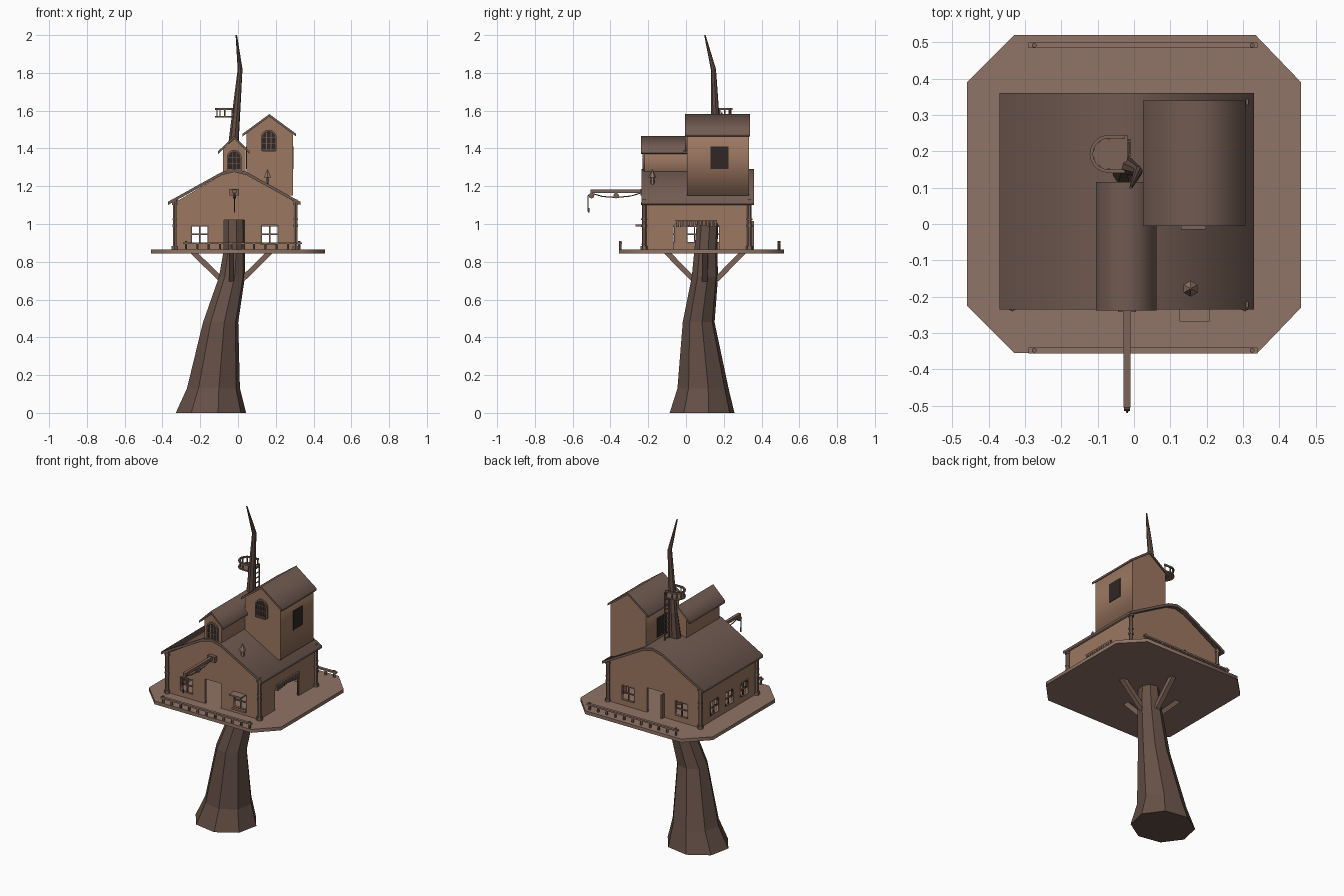
import bpy, bmesh, math
from mathutils import Vector, Matrix

if "Cube" in bpy.data.objects:
    bpy.data.objects.remove(bpy.data.objects["Cube"])


def mat(name, c):
    m = bpy.data.materials.new(name)
    m.diffuse_color = (*c, 1)
    m.use_nodes = True
    m.node_tree.nodes["Principled BSDF"].inputs["Base Color"].default_value = m.diffuse_color
    return m


WALL = mat("wall_wood", (.33, .185, .12))
ROOF = mat("roof_wood", (.165, .105, .083))
BARK = mat("bark", (.13, .08, .062))
DECK = mat("deck_wood", (.28, .175, .135))
TRIM = mat("trim_wood", (.2, .125, .095))
DARK = mat("dark_glass", (.03, .02, .018))


def add(name, bm, m):
    bmesh.ops.recalc_face_normals(bm, faces=bm.faces)
    me = bpy.data.meshes.new(name)
    bm.to_mesh(me)
    bm.free()
    me.materials.append(m)
    ob = bpy.data.objects.new(name, me)
    bpy.context.collection.objects.link(ob)
    return ob


def box(name, x0, x1, y0, y1, z0, z1, m):
    bm = bmesh.new()
    M = Matrix.Translation(((x0 + x1) / 2, (y0 + y1) / 2, (z0 + z1) / 2)) @ Matrix.Diagonal((x1 - x0, y1 - y0, z1 - z0, 1))
    bmesh.ops.create_cube(bm, size=1, matrix=M)
    return add(name, bm, m)


def rod(name, a, b, r, m, n=6, r2=None):
    a, b = Vector(a), Vector(b)
    d = b - a
    M = Matrix.Translation((a + b) / 2) @ d.to_track_quat('Z', 'Y').to_matrix().to_4x4()
    if n == 4:
        M = M @ Matrix.Rotation(math.pi / 4, 4, 'Z')
    bm = bmesh.new()
    bmesh.ops.create_cone(bm, cap_ends=True, segments=n, radius1=r, radius2=r if r2 is None else r2, depth=d.length, matrix=M)
    return add(name, bm, m)


def panel(name, outline, holes, axis, p0, p1, m):
    """Flat outline with holes, extruded along 'x', 'y' or 'z' from p0 to p1."""
    cu = bpy.data.curves.new(name, 'CURVE')
    cu.dimensions, cu.fill_mode, cu.extrude = '2D', 'BOTH', (p1 - p0) / 2
    for pts in [outline] + holes:
        s = cu.splines.new('POLY')
        s.points.add(len(pts) - 1)
        for p, q in zip(s.points, pts):
            p.co = (*q, 0, 1)
        s.use_cyclic_u = True
    ob = bpy.data.objects.new(name, cu)
    bpy.context.collection.objects.link(ob)
    c = (p0 + p1) / 2
    ob.matrix_world = {'y': Matrix(((1, 0, 0, 0), (0, 0, -1, c), (0, 1, 0, 0), (0, 0, 0, 1))),
                       'x': Matrix(((0, 0, 1, c), (1, 0, 0, 0), (0, 1, 0, 0), (0, 0, 0, 1))),
                       'z': Matrix.Translation((0, 0, c))}[axis]
    bpy.ops.object.select_all(action='DESELECT')
    ob.select_set(True)
    bpy.context.view_layer.objects.active = ob
    bpy.ops.object.convert(target='MESH')
    ob = bpy.context.object
    ob.data.materials.clear()
    ob.data.materials.append(m)
    return ob


def rect(u, v, w, h):
    return [(u - w / 2, v - h / 2), (u + w / 2, v - h / 2), (u + w / 2, v + h / 2), (u - w / 2, v + h / 2)]


def arch(u, z0, w, h):
    r = w / 2
    return [(u - r, z0), (u + r, z0)] + [(u + r * math.cos(a * math.pi / 8), z0 + h - r + r * math.sin(a * math.pi / 8)) for a in range(9)]


def roof(name, pts, t, y0, y1):
    return panel(name, pts + [(x, z - t) for x, z in reversed(pts)], [], 'y', y0, y1, ROOF)


# Tree trunk: tapering rings (z, x, y, rx, ry)
rings = [(0, -.143, .085, .19, .175), (.13, -.13, .09, .143, .138), (.48, -.092, .067, .095, .086),
         (.72, -.032, .1, .07, .071), (.86, -.02, .105, .057, .062), (1.02, -.02, .115, .055, .058),
         (1.45, -.022, .16, .027, .026), (1.82, .011, .145, .013, .014), (2, -.009, .1, .004, .004)]
bm = bmesh.new()
prev = None
for z, x, y, rx, ry in rings:
    ring = [bm.verts.new((x + rx * math.cos(i * math.pi / 4 + .2), y + ry * math.sin(i * math.pi / 4 + .2), z)) for i in range(8)]
    if prev:
        for i in range(8):
            bm.faces.new((prev[i], prev[i - 1], ring[i - 1], ring[i]))
    else:
        bm.faces.new(ring)
    prev = ring
bm.faces.new(prev)
add("trunk", bm, BARK)

# Octagonal deck and its four braces
panel("deck", [(-.33, -.355), (.34, -.355), (.46, -.23), (.46, .39), (.335, .52), (-.33, .52), (-.46, .39), (-.46, -.225)],
      [], 'z', .845, .866, DECK)
for dx, dy in ((1, 0), (-1, 0), (0, 1), (0, -1)):
    rod("deck_brace", (-.034 + .055 * dx, .1 + .06 * dy, .705), (-.034 + .205 * dx, .1 + .205 * dy, .853), .02, TRIM, 4)

# Deck railings, front and back
for y in (-.348, .492):
    box("railing_bar", -.29, .34, y - .008, y + .008, .893, .903, DECK)
    for i in range(11):
        x = -.275 + .06 * i
        rod("railing_post", (x, y, .86), (x, y, .91 if i in (0, 10) else .897), .007, TRIM)

# House walls with openings
WIN = (-.2025, .1675)
gable = [(-.325, .86), (-.075, .86), (-.075, 1.02), (.035, 1.02), (.035, .86), (.295, .86), (.295, 1.12),
         (.045, 1.26), (-.02, 1.275), (-.085, 1.26), (-.325, 1.12)]


def lattice(axis, u, v, w, h, p, n=1, m=1):
    """Window frame border with n vertical and m horizontal bars."""
    panel("window_frame", rect(u, v, w + .014, h + .014), [rect(u, v, w, h)], axis, p - .008, p + .008, TRIM)
    for i in range(n):
        panel("window_bar", rect(u - w / 2 + w * (i + 1) / (n + 1), v, .007, h), [], axis, p - .004, p + .004, TRIM)
    for i in range(m):
        panel("window_bar", rect(u, v - h / 2 + h * (i + 1) / (m + 1), w, .007), [], axis, p - .004, p + .004, TRIM)


for y in (-.212, .328):
    panel("gable_wall", gable, [rect(u, .945, .083, .085) for u in WIN], 'y', y - .007, y + .007, WALL)
    for u in WIN:
        lattice('y', u, .945, .083, .085, y)
SIDE = (.19, .045, -.1)
panel("left_wall", rect(.058, .995, .54, .27), [rect(u, .945, .075, .08) for u in SIDE], 'x', -.332, -.318, WALL)
for u in SIDE:
    lattice('x', u, .945, .075, .08, -.325)
panel("right_wall", [(-.212, .86), (-.065, .86), (-.065, .99), (-.045, 1.015), (.155, 1.015), (.175, .99), (.175, .86),
                     (.328, .86), (.328, 1.13), (-.212, 1.13)], [], 'x', .288, .302, WALL)
# Slatted fringe over the side opening
for i in range(11):
    y = -.045 + .02 * i
    box("fringe_slat", .285, .312, y - .007, y + .007, .985 + .012 * (1 - abs(i - 5) / 5) - .002, 1.02, TRIM)
box("fringe_rail", .29, .312, -.055, .165, 1.012, 1.022, TRIM)
# Window awning, back door leaf
box("window_awning", .125, .208, -.268, -.21, .988, .997, DECK)
box("window_sill", .12, .213, -.235, -.21, .888, .898, DECK)
box("door_leaf", -.084, -.075, .33, .36, .866, 1.015, TRIM)

# Corner posts with base, band and cap
for x in (-.335, .305):
    for y in (-.222, .336):
        rod("corner_post", (x, y, .86), (x, y, 1.13), .012, TRIM)
        for z, r, h in ((.866, .019, .018), (.985, .015, .012), (1.02, .015, .008), (1.1, .017, .014)):
            rod("post_collar", (x, y, z), (x, y, z + h), r, TRIM)

# Main roof
roof("main_roof", [(-.37, 1.118), (-.085, 1.276), (-.02, 1.292), (.045, 1.276), (.33, 1.118)], .017, -.235, .36)


def arched_window(u, z0, w, h, y):
    panel("arched_glass", arch(u, z0, w, h), [], 'y', y - .004, y + .002, DARK)
    panel("arched_frame", arch(u, z0 - .006, w + .014, h + .013), [arch(u, z0, w, h)], 'y', y - .009, y + .002, TRIM)
    for i in (1, 2):
        box("arched_bar", u - w / 2 + w * i / 3 - .002, u - w / 2 + w * i / 3 + .002, y - .008, y, z0, z0 + h * .93, TRIM)
        box("arched_bar", u - w / 2, u + w / 2, y - .008, y, z0 + h * i / 3 - .002, z0 + h * i / 3 + .002, TRIM)


# Front dormer
panel("dormer_body", [(-.08, 1.22), (.04, 1.22), (.04, 1.395), (-.02, 1.45), (-.08, 1.395)], [], 'y', -.22, .11, WALL)
roof("dormer_roof", [(-.105, 1.385), (-.0225, 1.466), (.062, 1.385)], .014, -.238, .116)
arched_window(-.02, 1.29, .064, .095, -.221)

# Tower
panel("tower_body", [(.045, 1.15), (.29, 1.15), (.29, 1.49), (.1675, 1.568), (.045, 1.49)], [], 'y', .005, .333, WALL)
roof("tower_roof", [(.025, 1.478), (.166, 1.582), (.307, 1.478)], .014, -.006, .34)
arched_window(.163, 1.395, .07, .097, .004)
box("tower_sill", .13, .198, -.015, .005, 1.385, 1.392, TRIM)
for x in (.045, .29):
    box("tower_shutter_window", x - .003, x + .003, .13, .225, 1.29, 1.41, DARK)

# Hoist: beam, wall plate, pulleys, sagging rope and hook
X = -.019
box("hoist_beam", X - .01, X + .01, -.505, -.21, 1.164, 1.182, TRIM)
box("hoist_plate", X - .025, X + .025, -.242, -.21, 1.15, 1.186, TRIM)
for y in (-.5, -.37):
    rod("hoist_pulley", (X - .008, y, 1.15), (X + .008, y, 1.15), .015, TRIM, 8)
rope = [(-.235, 1.165), (-.29, 1.148), (-.37, 1.14), (-.44, 1.145), (-.5, 1.162), (-.518, 1.15), (-.518, 1.065)]
for a, b in zip(rope, rope[1:]):
    rod("hoist_rope", (X, *a), (X, *b), .003, BARK, 5)
rod("hoist_hook", (X, -.516, 1.06), (X, -.516, 1.085), .004, BARK, 6)

# Roof chimney pot
rod("chimney_pipe", (.156, -.178, 1.17), (.156, -.178, 1.25), .01, DECK)
rod("chimney_cap", (.156, -.178, 1.245), (.156, -.178, 1.288), .022, DECK, 6, .002)

# Lookout nest: half-round floor, rail and posts
half = [(-.07 + .052 * math.cos(a), .193 + .052 * math.sin(a)) for a in [math.pi / 2 + i * math.pi / 10 for i in range(11)]]
inner = [(-.07 + .043 * math.cos(a), .193 + .043 * math.sin(a)) for a in [math.pi / 2 + i * math.pi / 10 for i in range(11)]]
panel("nest_floor", half + [(-.018, .141), (-.018, .245)], [], 'z', 1.565, 1.573, TRIM)
panel("nest_rail", [(-.025, .245)] + half + [(-.025, .141), (-.025, .15)] + inner[::-1] + [(-.025, .236)], [], 'z', 1.603, 1.613, TRIM)
for x, y in inner[::2] + [(-.03, .148), (-.03, .238)]:
    rod("nest_post", (x, y, 1.57), (x, y, 1.606), .004, TRIM)

# Ladder up to the nest
for y in (.19, .228):
    rod("ladder_side", (-.013, y, 1.26), (-.013, y, 1.59), .004, TRIM)
for i in range(10):
    rod("ladder_rung", (-.013, .184, 1.3 + .03 * i), (-.013, .234, 1.3 + .03 * i), .0035, TRIM)
